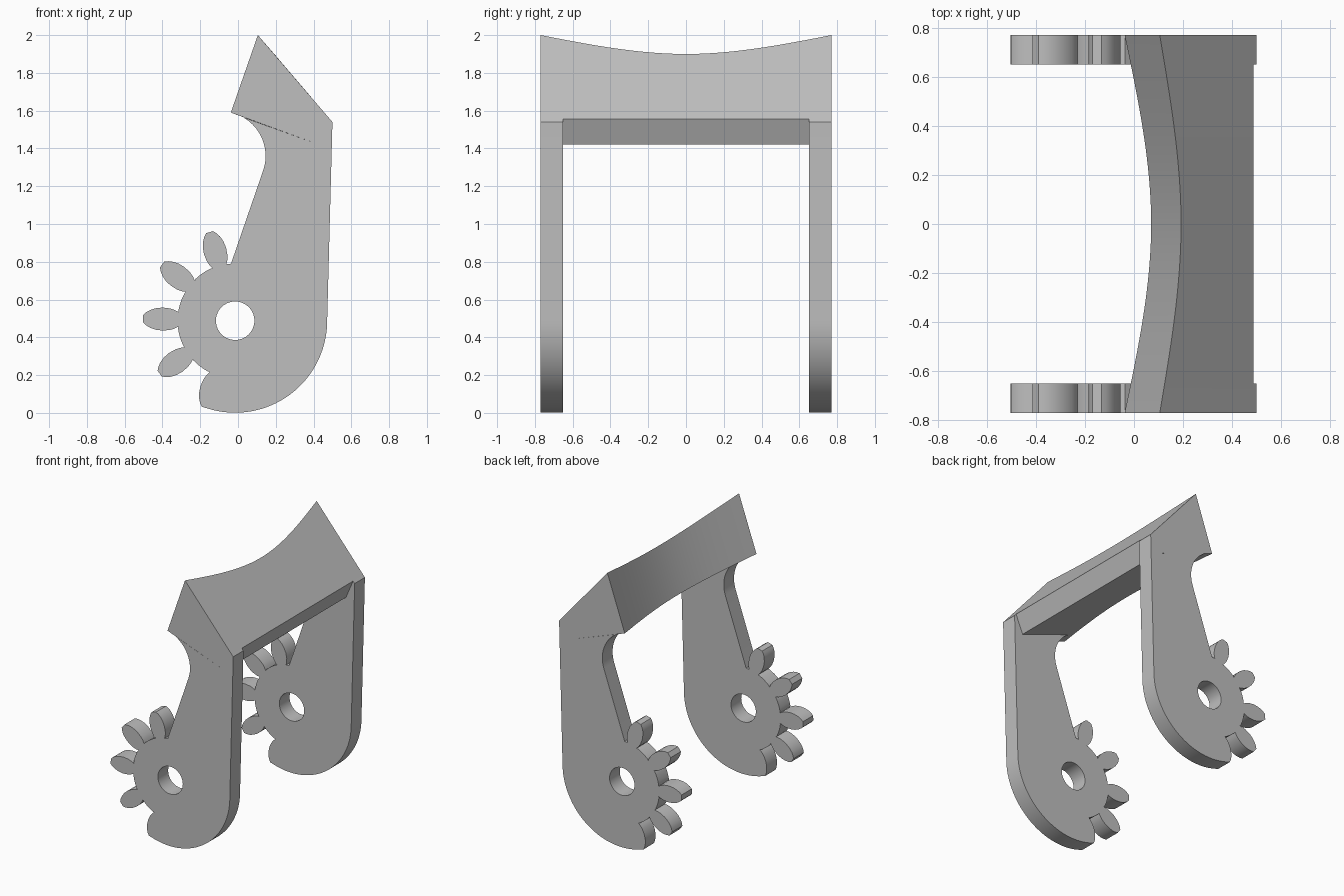
import bpy
import bmesh
from math import sin, cos, radians, pi

cube = bpy.data.objects.get("Cube")
if cube:
    bpy.data.objects.remove(cube, do_unlink=True)

grey = bpy.data.materials.new("plain grey")
grey.use_nodes = True
colour = (0.52, 0.52, 0.52, 1)
grey.diffuse_color = colour
grey.node_tree.nodes["Principled BSDF"].inputs["Base Color"].default_value = colour

HALF, INNER = 0.77, 0.65           # outer and inner faces of the side plates
HUB = (-0.015, 0.488)              # pivot centre in x, z
HEEL = (0.43, 1.42)                # rear underside corner of the crossbar
SLOPE_END = (0.487, 1.555)         # lower edge of the crossbar's sloping top


def arc(centre, radius, start, end, steps):
    angles = [radians(start + (end - start) * i / steps) for i in range(steps + 1)]
    return [(centre[0] + radius * cos(a), centre[1] + radius * sin(a)) for a in angles]


def finish(name, mesh):
    obj = bpy.data.objects.new(name, mesh)
    bpy.context.collection.objects.link(obj)
    mesh.materials.clear()
    mesh.materials.append(grey)
    bpy.ops.object.select_all(action='DESELECT')
    obj.select_set(True)
    bpy.context.view_layer.objects.active = obj
    bpy.ops.object.shade_smooth_by_angle(angle=radians(30))
    return obj


# Gear tooth flank: (distance from the hub, half width)
FLANK = [(0.30, 0.038), (0.32, 0.049), (0.345, 0.057), (0.385, 0.061), (0.42, 0.057),
         (0.45, 0.047), (0.472, 0.034), (0.488, 0.019)]


def flank(angle, side):
    a = radians(angle)
    return [(HUB[0] + r * cos(a) - side * w * sin(a),
             HUB[1] + r * sin(a) + side * w * cos(a)) for r, w in FLANK]


# Side plate outline, clockwise from the crossbar underside
outline = [HEEL, SLOPE_END, (0.5, 1.54)]
outline += arc(HUB, 0.487, 0, -107, 40)
outline += flank(251, -1)[::-1]
for k in range(4):
    angle = 215 - 36.3 * k
    outline += arc(HUB, 0.305, angle + 27, angle + 9, 4)
    outline += flank(angle, 1) + flank(angle, -1)[::-1]
outline += [(-0.037, 0.79)]
outline += arc((-0.09, 1.36), 0.236, -19, 60.6, 20)
hole = arc(HUB, 0.102, 0, 360, 40)[:-1]


def side_plate(name, y):
    curve = bpy.data.curves.new(name, 'CURVE')
    curve.dimensions = '2D'
    curve.fill_mode = 'BOTH'
    curve.extrude = (HALF - INNER) / 2
    for loop in (outline, hole):
        spline = curve.splines.new('POLY')
        spline.points.add(len(loop) - 1)
        for point, (x, z) in zip(spline.points, loop):
            point.co = (x, z, 0, 1)
        spline.use_cyclic_u = True
    temp = bpy.data.objects.new(name + "_profile", curve)
    bpy.context.collection.objects.link(temp)
    bpy.context.view_layer.update()
    mesh = bpy.data.meshes.new_from_object(temp.evaluated_get(bpy.context.evaluated_depsgraph_get()))
    bpy.data.objects.remove(temp, do_unlink=True)
    # Stand the flat profile upright and weld it
    bm = bmesh.new()
    bm.from_mesh(mesh)
    for v in bm.verts:
        v.co = (v.co.x, y - v.co.z, v.co.y)
    bmesh.ops.remove_doubles(bm, verts=bm.verts, dist=0.0001)
    bmesh.ops.recalc_face_normals(bm, faces=bm.faces)
    bm.to_mesh(mesh)
    bm.free()
    finish(name, mesh)


side_plate("front_side_plate", -(HALF + INNER) / 2)
side_plate("back_side_plate", (HALF + INNER) / 2)

# Crossbar: a four-sided section lofted along y, scooped towards the middle
bm = bmesh.new()
rings = []
STEPS = 40
for i in range(STEPS + 1):
    y = HALF * (2 * i / STEPS - 1)
    u = abs(y) / HALF
    d = 1 - (1.5 * u ** 2 - 0.5 * u ** 3)
    section = [(0.105 + 0.087 * d, 2 - 0.1 * d), SLOPE_END, HEEL,
               (-0.038 + 0.108 * d, 1.59 - 0.04 * d)]
    rings.append([bm.verts.new((x, y, z)) for x, z in section])
for a, b in zip(rings, rings[1:]):
    for j in range(4):
        k = (j + 1) % 4
        bm.faces.new((a[j], a[k], b[k], b[j]))
bm.faces.new(rings[0])
bm.faces.new(rings[-1][::-1])
bmesh.ops.recalc_face_normals(bm, faces=bm.faces)
bar = bpy.data.meshes.new("crossbar")
bm.to_mesh(bar)
bm.free()
finish("crossbar", bar)
